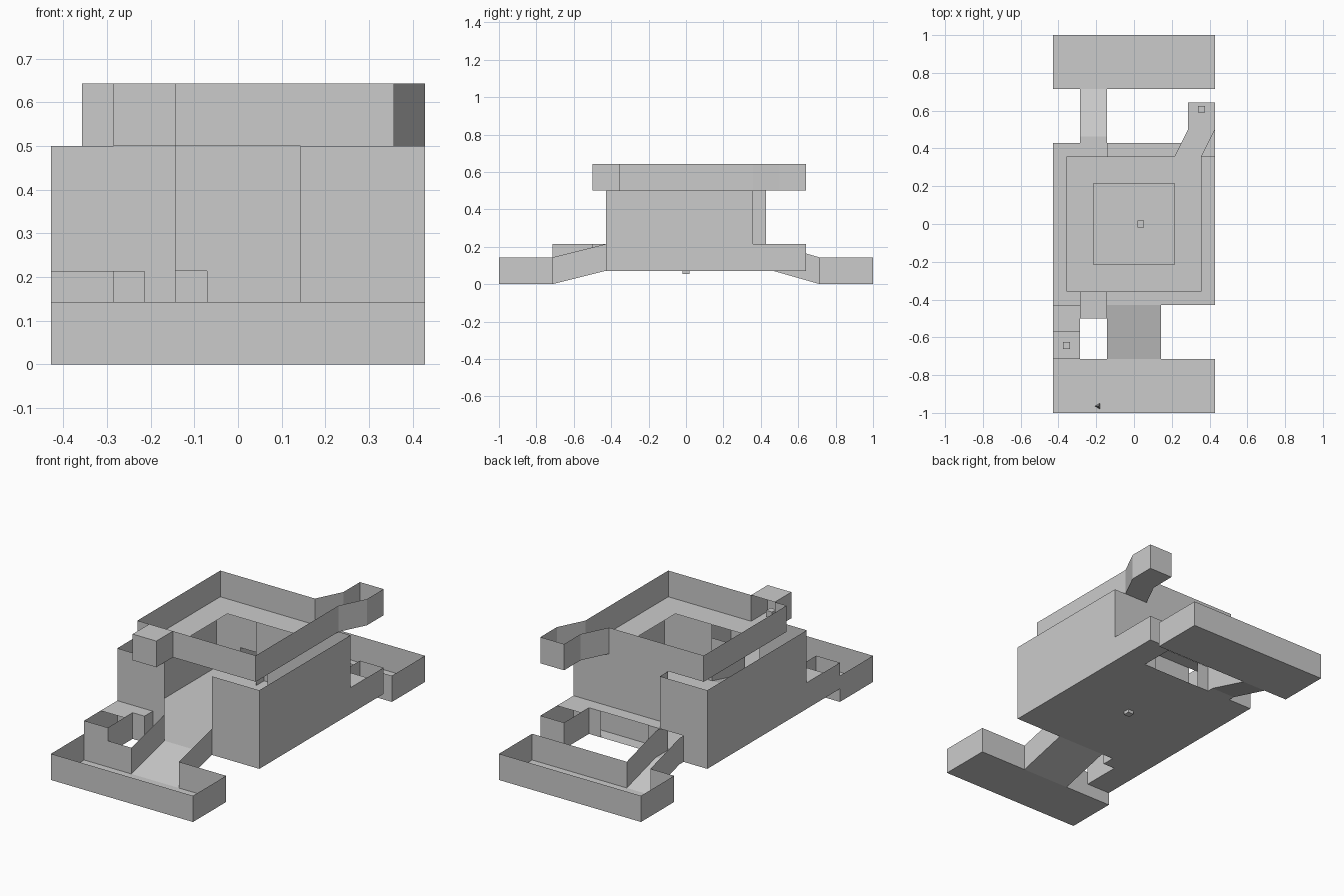
import bpy, bmesh, math
from mathutils import Matrix

if "Cube" in bpy.data.objects:
    bpy.data.objects.remove(bpy.data.objects["Cube"])

U = 1 / 14  # layout grid: 1 cell = 1/14 unit

grey = bpy.data.materials.new("plain_grey")
grey.diffuse_color = (0.6, 0.6, 0.6, 1)
grey.use_nodes = True
grey.node_tree.nodes["Principled BSDF"].inputs["Base Color"].default_value = grey.diffuse_color


class Part:
    """Collects thin panels, measured in grid cells, into one object."""

    def __init__(self, name):
        self.name, self.bm = name, bmesh.new()

    def face(self, *pts):
        self.bm.faces.new([self.bm.verts.new([c * U for c in p]) for p in pts])
        return self

    def flat(self, x0, x1, y0, y1, z):
        return self.face((x0, y0, z), (x1, y0, z), (x1, y1, z), (x0, y1, z))

    def walls(self, path, z0, z1):
        for (ax, ay), (bx, by) in zip(path, path[1:]):
            self.face((ax, ay, z0), (bx, by, z0), (bx, by, z1), (ax, ay, z1))
        return self

    def ramp(self, x0, x1, ylow, yhigh):
        # sloping floor from z 0 to 1 with two walls of height 2
        self.face((x0, ylow, 0), (x1, ylow, 0), (x1, yhigh, 1), (x0, yhigh, 1))
        for x in (x0, x1):
            self.face((x, ylow, 0), (x, yhigh, 1), (x, yhigh, 3), (x, ylow, 2))
        return self

    def done(self):
        bmesh.ops.remove_doubles(self.bm, verts=self.bm.verts, dist=1e-5)
        me = bpy.data.meshes.new(self.name)
        self.bm.to_mesh(me)
        self.bm.free()
        me.materials.append(grey)
        bpy.context.collection.objects.link(bpy.data.objects.new(self.name, me))


# front and back yards: open trays with a gap for the ramp
Part("front_yard").flat(-6, 6, -14, -10, 0).walls(
    [(-2, -10), (-6, -10), (-6, -14), (6, -14), (6, -10), (2, -10)], 0, 2).done()
Part("back_yard").flat(-6, 6, 10, 14, 0).walls(
    [(-2, 10), (6, 10), (6, 14), (-6, 14), (-6, 10), (-4, 10)], 0, 2).done()

# ramps up to the main hall
Part("front_ramp").ramp(-2, 2, -10, -6).done()
p = Part("back_ramp").ramp(-4, -2, 10, 6.5)
p.flat(-4, -2, 6, 6.5, 1)
for x in (-4, -2):
    p.walls([(x, 6), (x, 6.5)], 1, 3)
p.done()

# main hall: open-topped, tall slot at the front, low doors elsewhere
p = Part("main_hall").flat(-6, 6, -6, 6, 1)
p.walls([(-2, -6), (-3, -6)], 1, 7).walls([(-3, -6), (-4, -6)], 3, 7)
p.walls([(-4, -6), (-6, -6), (-6, 6), (-4, 6)], 1, 7)
p.walls([(-4, 6), (-2, 6)], 3, 7)
p.walls([(-2, 6), (-2, 5)], 1, 7).walls([(-2, 5), (-1, 5)], 3, 7)
p.walls([(-1, 5), (6, 5), (6, -6), (2, -6)], 1, 7)
p.done()

# front side room, partly roofed
p = Part("front_side_room").flat(-6, -4, -10, -6, 1).flat(-4, -3, -7, -6, 1)
p.flat(-6, -4, -8, -6, 3).flat(-4, -3, -7, -6, 3)
p.walls([(-6, -6), (-6, -10), (-4, -10), (-4, -7), (-3, -7), (-3, -6)], 1, 3)
p.done()

# back side room with its low passage
p = Part("back_side_room").flat(4, 6, 6, 9, 1).flat(4, 6, 5, 7, 3)
p.flat(-2, 4, 5, 6, 3)
p.walls([(6, 5), (6, 9), (4, 9), (4, 6), (3, 6)], 1, 3)
p.walls([(-1, 6), (-2, 6)], 1, 3)
p.done()

# upper gallery: ring floor and parapet
p = Part("upper_gallery")
p.flat(-5, 5, -5, -3, 7).flat(-5, 5, 3, 5, 7).flat(-5, -3, -3, 3, 7).flat(3, 5, -3, 3, 7)
p.walls([(3, 5), (-5, 5), (-5, -5), (-4, -5)], 7, 9)
p.walls([(-2, -5), (5, -5), (5, 5)], 7, 9)
p.done()

# roofed alcove at the front of the gallery
p = Part("gallery_alcove").flat(-4, -2, -7, -5, 7).flat(-4, -2, -7, -5, 9)
p.walls([(-4, -5), (-4, -7), (-2, -7), (-2, -5)], 7, 9)
p.done()

# bent corridor at the back of the gallery
p = Part("gallery_corridor").flat(4, 6, 7, 9, 7)
p.face((3, 5, 7), (5, 5, 7), (6, 7, 7), (4, 7, 7))
p.walls([(3, 5), (4, 7), (4, 9), (6, 9), (6, 7), (5, 5)], 7, 9)
p.done()

# small marker cubes and a three-sided start marker
for name, pos in (("hall_marker", (0.5, 0, 1)), ("front_marker", (-5, -9, 1.5)),
                  ("alcove_marker", (-3, -6, 7.5)), ("corridor_marker", (5, 8.5, 7.5))):
    p = Part(name)
    bmesh.ops.create_cube(p.bm, size=0.5 * U,
                          matrix=Matrix.Translation([c * U for c in pos]))
    p.done()
p = Part("start_marker")
bmesh.ops.create_cone(p.bm, cap_ends=True, segments=3, radius1=0.25 * U, radius2=0,
                      depth=0.5 * U,
                      matrix=Matrix.Translation((-2.65 * U, -13.5 * U, 0.5 * U))
                      @ Matrix.Rotation(math.pi / 2, 4, 'Z'))
p.done()
